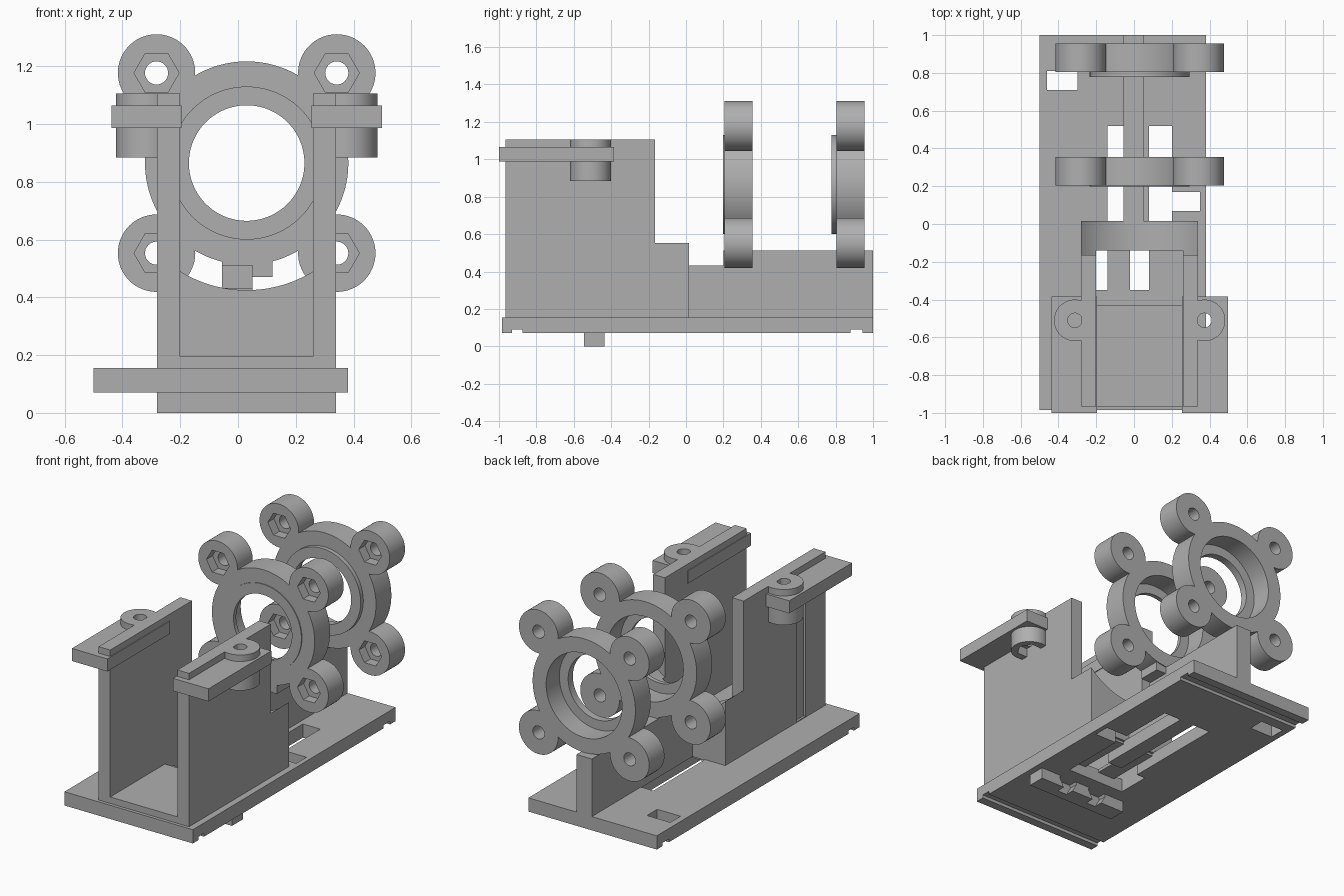
import bpy, bmesh, math
from mathutils import Matrix

if "Cube" in bpy.data.objects:
    bpy.data.objects.remove(bpy.data.objects["Cube"])

grey = bpy.data.materials.new("light grey")
grey.diffuse_color = (0.43, 0.43, 0.43, 1)
grey.use_nodes = True
grey.node_tree.nodes["Principled BSDF"].inputs["Base Color"].default_value = grey.diffuse_color
CX, CZ = 0.03, 0.865  # optical axis


def finish(name, bm):
    me = bpy.data.meshes.new(name)
    bm.to_mesh(me)
    bm.free()
    me.materials.append(grey)
    ob = bpy.data.objects.new(name, me)
    bpy.context.collection.objects.link(ob)
    return ob


def box(name, x0, x1, y0, y1, z0, z1):
    bm = bmesh.new()
    bmesh.ops.create_cube(bm, size=1)
    for v in bm.verts:
        v.co = ((x0 + x1) / 2 + v.co.x * (x1 - x0),
                (y0 + y1) / 2 + v.co.y * (y1 - y0),
                (z0 + z1) / 2 + v.co.z * (z1 - z0))
    return finish(name, bm)


def cyl(name, axis, a, b, r, lo, hi, n=64):
    """Cylinder along y (a=x, b=z) or along z (a=x, b=y)."""
    bm = bmesh.new()
    bmesh.ops.create_cone(bm, cap_ends=True, segments=n, radius1=r, radius2=r, depth=hi - lo)
    mid = (lo + hi) / 2
    if n == 6 and max(v.co.x for v in bm.verts) < 0.95 * r:  # hexagon points lie along x
        bm.transform(Matrix.Rotation(math.pi / 6, 4, 'Z'))
    if axis == 'y':
        bm.transform(Matrix.Translation((a, mid, b)) @ Matrix.Rotation(math.pi / 2, 4, 'X'))
    else:
        bm.transform(Matrix.Translation((a, b, mid)))
    return finish(name, bm)


def combine(ob, others, op):
    """Apply booleans and remove the helper objects."""
    for o in others:
        o.hide_render = True
        m = ob.modifiers.new("bool", 'BOOLEAN')
        m.operation, m.object, m.solver = op, o, 'EXACT'
        dg = bpy.context.evaluated_depsgraph_get()
        dg.update()
        me = bpy.data.meshes.new_from_object(ob.evaluated_get(dg))
        ob.modifiers.clear()
        ob.data = me
        bpy.data.objects.remove(o)
    return ob


def cut(ob, *others):
    return combine(ob, others, 'DIFFERENCE')


def join(ob, *others):
    return combine(ob, others, 'UNION')


# base plate with slots, windows and underside grooves
slots = [(-0.14, -0.02), (0.08, 0.20)]
base = box("base_plate", -0.5, 0.38, -0.985, 1.0, 0.07, 0.155)
cut(base,
    box("c", -0.46, -0.30, 0.71, 0.81, 0, 0.3),
    box("c", 0.20, 0.35, 0.07, 0.17, 0, 0.3),
    box("c", -0.6, 0.6, -0.93, -0.875, 0, 0.09),
    box("c", -0.6, 0.6, 0.88, 0.945, 0, 0.09),
    *[box("c", a, b, -0.35, 0.52, 0, 0.3) for a, b in slots],
    *[box("c", a, b, -0.35, -0.14, 0, 0.3) for a, b in [(-0.2, -0.1395), (-0.0205, 0.0805)]])

# covers over the front half of each slot
for a, b in slots:
    box("slot_cover", a, b, -0.36, 0.0, 0.135, 0.155)

# clamp bar under the base with nut pockets
bar = box("clamp_bar", -0.28, 0.34, -0.545, -0.435, 0, 0.07)
cut(bar, *[cyl("c", 'y', (a + b) / 2, 0.055, 0.065, -0.49, -0.4, 6) for a, b in slots])

# raised floor between the side walls
box("raised_floor", -0.2, 0.26, -0.965, -0.43, 0.15, 0.195)

# side walls, the left one with a shallow groove
left = box("left_wall", -0.28, -0.2, -0.965, -0.165, 0.15, 1.105)
cut(left, box("c", -0.3, -0.266, -0.77, -0.68, 0.16, 0.97))
box("right_wall", 0.26, 0.34, -0.965, -0.165, 0.15, 1.105)

# cradle with a round seat, joining the walls
cradle = box("cradle", -0.28, 0.34, -0.165, 0.015, 0.15, 0.56)
cut(cradle, box("c", -0.2, 0.26, -0.2, -0.14, 0.1, 0.7),
    cyl("c", 'y', CX, CZ, 0.44, -0.3, 0.2, 128))

# side flanges with screw bosses
for side, sx in (("left", -1), ("right", 1)):
    xs = sorted((CX + sx * 0.225, CX + sx * 0.468))
    bx = CX + sx * 0.343
    flange = box(side + "_flange", *xs, -1.0, -0.385, 0.987, 1.065)
    join(flange, cyl("b", 'z', bx, -0.51, 0.11, 0.885, 1.105))
    # screw hole and nut pocket
    cut(flange, cyl("c", 'z', bx, -0.51, 0.038, 0.8, 1.2, 32),
        cyl("c", 'z', bx, -0.51, 0.075, 0.8, 0.94, 6))

# centre rail carrying the rings
box("rail_low", -0.055, 0.05, 0.0, 0.2, 0.15, 0.432)
box("rail_high", -0.055, 0.05, 0.2, 1.0, 0.15, 0.512)

# ring holders with four nut ears each
for name, y, lip in (("front_ring", 0.205, 0.006), ("rear_ring", 0.805, 0.026)):
    back = y + 0.15
    ears = [(CX + i * 0.312, CZ + j * 0.312) for i in (-1, 1) for j in (-1, 1)]
    ring = cyl(name, 'y', CX, CZ, 0.352, y, back, 128)
    join(ring, *[cyl("e", 'y', a, b, 0.134, y, back) for a, b in ears],
         cyl("l", 'y', CX, CZ, 0.265, y - lip, y + 0.05, 128))
    cut(ring, cyl("c", 'y', CX, CZ, 0.2, y - 0.1, back + 0.1, 128),
        cyl("c", 'y', CX, CZ, 0.26, y + 0.02, back + 0.1, 128),
        *[cyl("c", 'y', a, b, 0.04, y - 0.1, back + 0.1, 32) for a, b in ears],
        *[cyl("c", 'y', a, b, 0.078, y - 0.1, y + 0.06, 6) for a, b in ears])

# stepped foot under the front ring
box("ring_foot", -0.055, 0.12, 0.21, 0.35, 0.47, 0.535)

# smooth the round faces, keep the edges crisp
for ob in bpy.context.scene.objects:
    ob.select_set(True)
bpy.context.view_layer.objects.active = base
bpy.ops.object.shade_smooth_by_angle(angle=math.radians(30))
